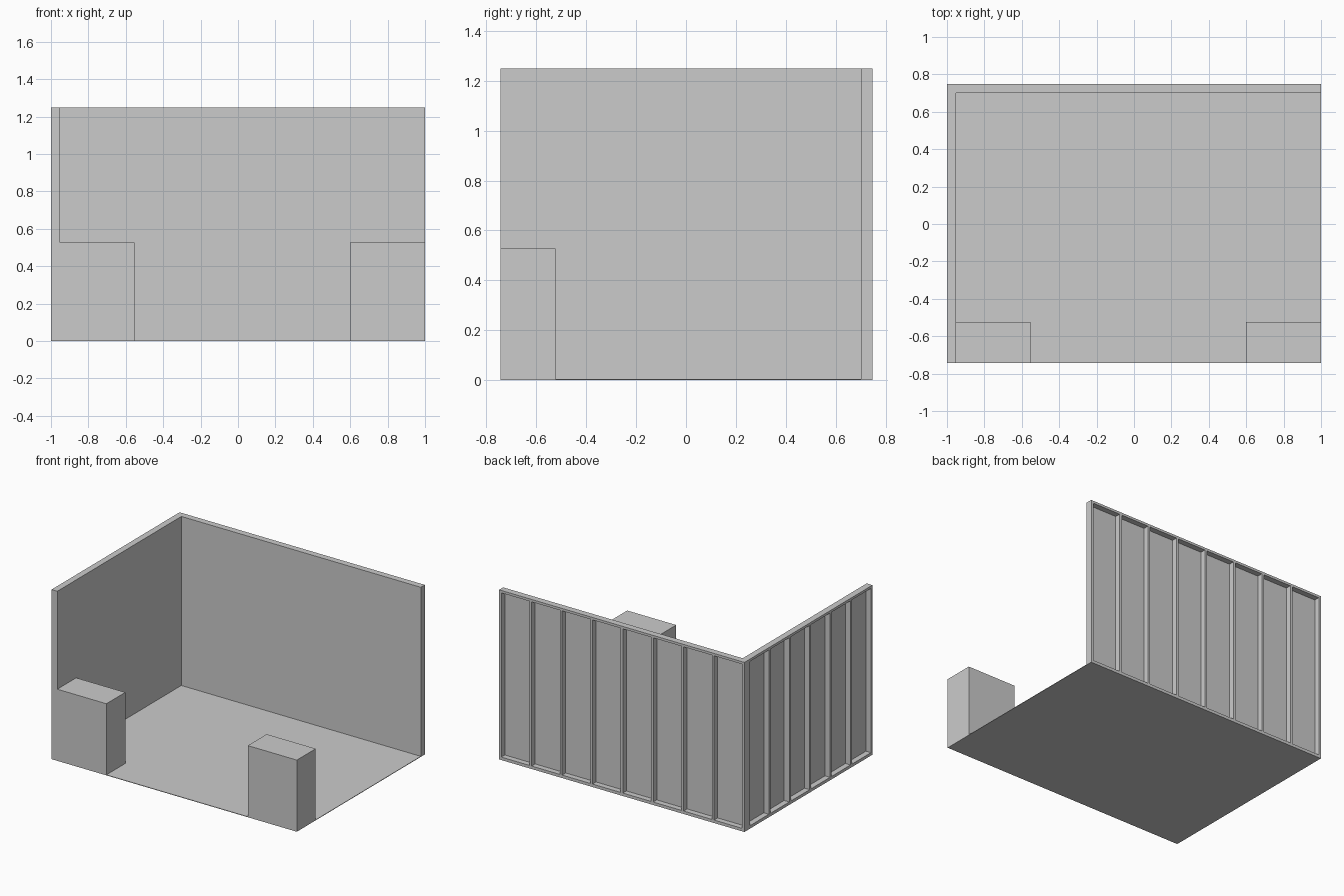
import bpy, bmesh
from mathutils import Matrix, Vector

if "Cube" in bpy.data.objects:
    bpy.data.objects.remove(bpy.data.objects["Cube"])

X0, X1 = -1.0, 1.0
Y0, Y1 = -0.743, 0.748
H = 1.25          # wall height
T = 0.047         # wall thickness
SKIN = 0.006      # panel thickness
STUD = 0.018      # timber width
FLOOR = 0.004


def add_box(bm, lo, hi):
    lo, hi = Vector(lo), Vector(hi)
    m = Matrix.Translation((lo + hi) / 2) @ Matrix.Diagonal((*(hi - lo), 1))
    bmesh.ops.create_cube(bm, size=1, matrix=m)


def make(name, boxes):
    bm = bmesh.new()
    for lo, hi in boxes:
        add_box(bm, lo, hi)
    me = bpy.data.meshes.new(name)
    bm.to_mesh(me)
    bm.free()
    ob = bpy.data.objects.new(name, me)
    bpy.context.collection.objects.link(ob)
    return ob


def wall(name, start, end, bays, place):
    """Stud frame with a skin; place(along, depth, z) maps to world, depth 0 = outer side."""
    d = T - SKIN

    def box(a0, d0, z0, a1, d1, z1):
        p, q = place(a0, d0, z0), place(a1, d1, z1)
        return [tuple(map(min, p, q)), tuple(map(max, p, q))]

    frame = [box(start, 0, FLOOR, end, d, FLOOR + STUD),
             box(start, 0, H - STUD, end, d, H)]
    step = (end - start - STUD) / bays
    for i in range(bays + 1):
        a = start + i * step
        frame.append(box(a, 0, FLOOR + STUD, a + STUD, d, H - STUD))
    make(name + "_frame", frame)
    make(name + "_panel", [box(start, d, FLOOR, end, T, H)])


# Floor
make("floor", [((X0, Y0, 0), (X1, Y1, FLOOR))])

# Walls with exposed studs on the outside
wall("back_wall", X0, X1, 8, lambda a, d, z: (a, Y1 - d, z))
wall("left_wall", Y0, Y1 - T, 6, lambda a, d, z: (X0 + d, a, z))

# Two counters at the front corners
for side, x in (("left", X0 + T), ("right", X1 - 0.4)):
    make(side + "_counter", [((x, Y0, FLOOR), (x + 0.4, Y0 + 0.22, 0.528))])
